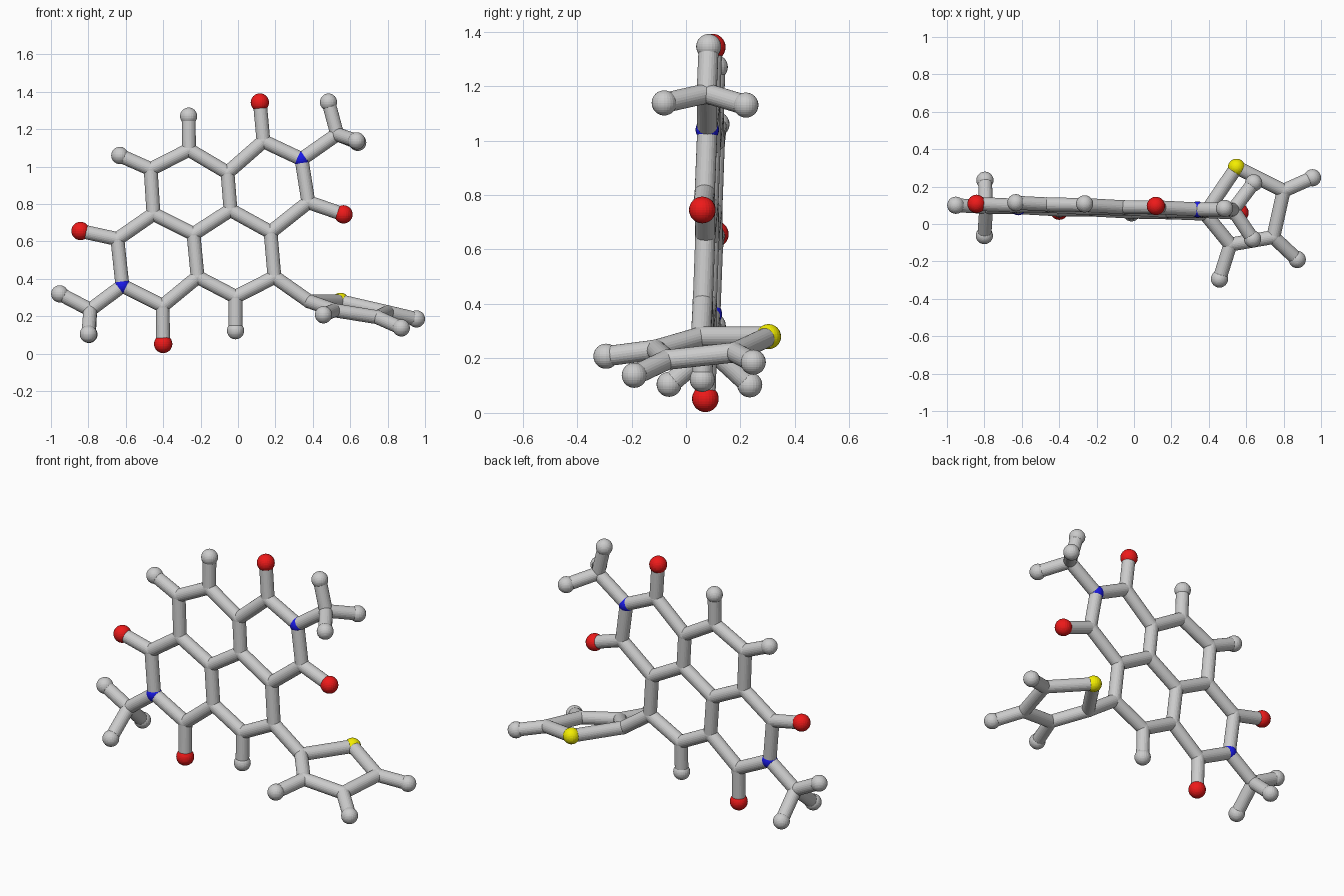
import bpy
from mathutils import Vector

if "Cube" in bpy.data.objects:
    bpy.data.objects.remove(bpy.data.objects["Cube"])

STICK, JOINT = 0.037, 0.040


def material(name, color):
    m = bpy.data.materials.new(name)
    m.diffuse_color = color
    m.use_nodes = True
    m.node_tree.nodes["Principled BSDF"].inputs["Base Color"].default_value = m.diffuse_color
    return m


MATS = {"O": material("red", (0.85, 0.01, 0.01, 1)),
        "N": material("blue", (0.01, 0.01, 0.8, 1)),
        "S": material("yellow", (0.9, 0.85, 0.0, 1))}
RADII = {"C": JOINT - 0.002, "N": 0.043, "H": 0.046, "O": 0.049, "S": 0.046}
NAMES = {"C": "carbon", "N": "nitrogen", "H": "hydrogen", "O": "oxygen", "S": "sulfur"}


def flat(x, z):
    # slightly tilted plane of the fused rings
    return Vector((x, 0.055 - 0.036 * x + 0.034 * z, z))


# Fused ring atoms (x, z on the tilted plane)
planar = {
    "Ca": (-.467, .987), "Cb": (-.262, 1.09), "Cc": (-.056, .968), "Cd": (-.452, .747),
    "Ce": (-.238, .64), "Cf": (-.04, .768), "Cg": (.174, .65), "Ch": (.136, 1.136),
    "Ci": (.376, .81), "Cj": (.195, .41), "Ck": (-.013, .304), "Cl": (-.216, .41),
    "Cm": (-.403, .256), "Cn": (-.645, .613), "N1": (.34, 1.04), "N2": (-.618, .363),
    "Oh": (.117, 1.343), "Oi": (.564, .745), "Om": (-.40, .052), "On": (-.842, .656),
    "Ha": (-.632, 1.06), "Hb": (-.264, 1.27), "Hk": (-.013, .123),
    "Cp": (.53, 1.173), "Hp": (.484, 1.345), "Cq": (-.79, .235), "Hq": (-.953, .32),
}
atoms = {k: flat(*v) for k, v in planar.items()}

# Five-sided side ring and out-of-plane methyl hydrogens
atoms.update({k: Vector(v) for k, v in {
    "Cs": (.38, .055, .28), "St": (.548, .303, .28), "Cu": (.515, -.11, .232),
    "Cv": (.745, -.07, .195), "Cw": (.80, .178, .222), "Hu": (.457, -.294, .208),
    "Hv": (.873, -.19, .138), "Hw": (.954, .247, .186),
    "Hp1": (.634, -.08, 1.138), "Hp2": (.64, .22, 1.13),
    "Hq1": (-.80, -.062, .105), "Hq2": (-.797, .234, .103)}.items()})

chains = ["Ca Cb Cc Cf Ce Cd Ca", "Cf Cg Cj Ck Cl Ce", "Cc Ch N1 Ci Cg",
          "Cd Cn N2 Cm Cl", "Ch Oh", "Ci Oi", "Cm Om", "Cn On", "Ca Ha", "Cb Hb", "Ck Hk",
          "N1 Cp Hp", "Hp1 Cp Hp2", "N2 Cq Hq", "Hq1 Cq Hq2",
          "Cj Cs St Cw Cv Cu Cs", "Cu Hu", "Cv Hv", "Cw Hw"]

# Atom balls
for key, p in atoms.items():
    kind = key[0]
    bpy.ops.mesh.primitive_uv_sphere_add(segments=24, ring_count=16,
                                         radius=RADII[kind], location=p)
    ob = bpy.context.object
    ob.name = NAMES[kind] + "_ball"
    if kind in MATS:
        ob.data.materials.append(MATS[kind])

# Bond sticks
for chain in chains:
    keys = chain.split()
    for a, b in zip(keys, keys[1:]):
        d = atoms[b] - atoms[a]
        bpy.ops.mesh.primitive_cylinder_add(vertices=24, radius=STICK, depth=d.length,
                                            location=(atoms[a] + atoms[b]) / 2)
        ob = bpy.context.object
        ob.name = "bond_stick"
        ob.rotation_euler = d.to_track_quat('Z', 'Y').to_euler()
